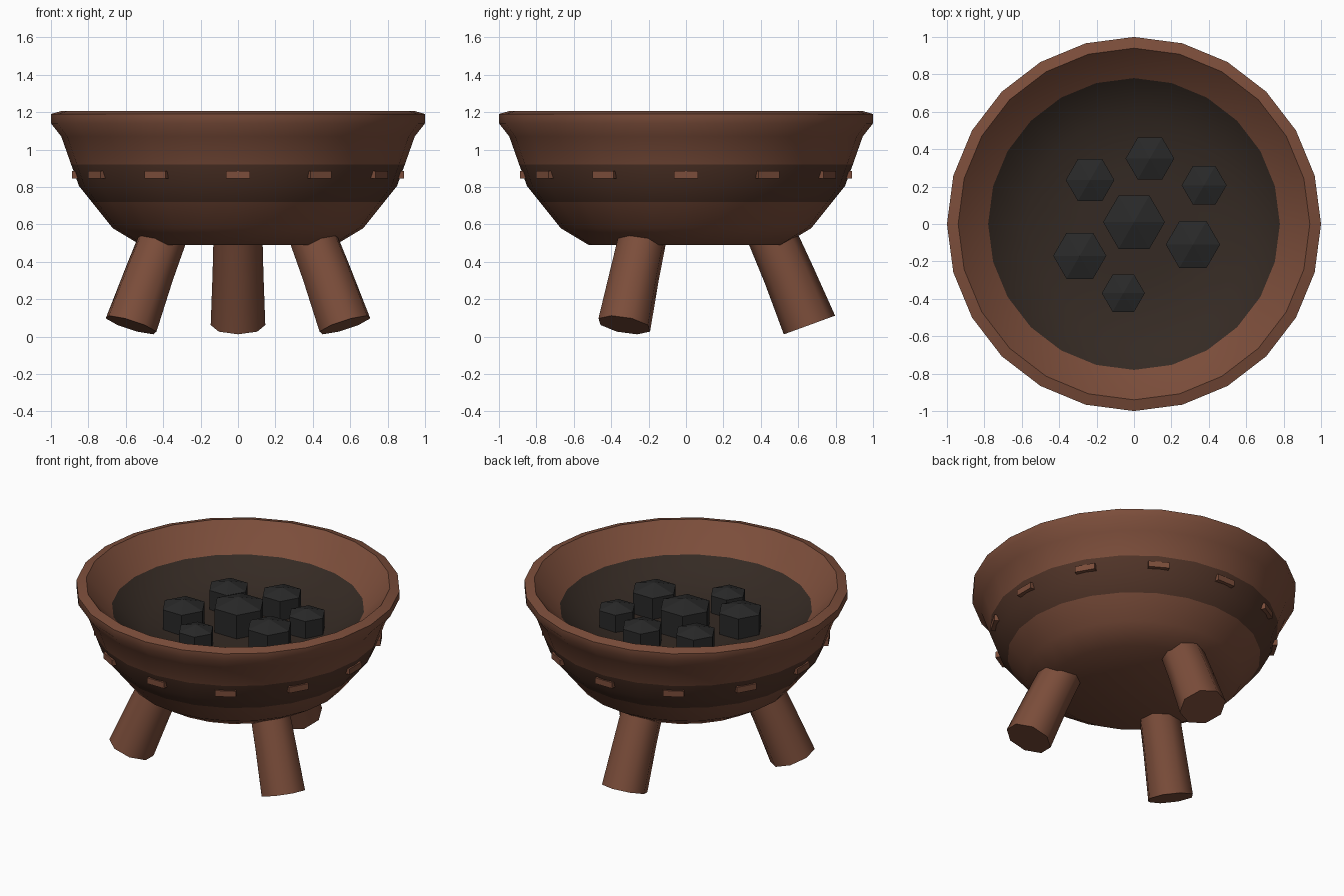
import bpy, bmesh, math
from mathutils import Vector, Matrix

if "Cube" in bpy.data.objects:
    bpy.data.objects.remove(bpy.data.objects["Cube"])


def material(name, rgb):
    m = bpy.data.materials.new(name)
    m.diffuse_color = (*rgb, 1)
    m.use_nodes = True
    m.node_tree.nodes["Principled BSDF"].inputs["Base Color"].default_value = m.diffuse_color
    return m


CLAY = material("clay", (0.20, 0.075, 0.043))
BAND = material("dark_band", (0.085, 0.036, 0.022))
SOOT = material("soot", (0.035, 0.023, 0.017))
COAL = material("coal", (0.022, 0.022, 0.022))


def finish(bm, name, mats, smooth=None):
    bmesh.ops.recalc_face_normals(bm, faces=bm.faces)
    me = bpy.data.meshes.new(name)
    bm.to_mesh(me)
    bm.free()
    for m in mats:
        me.materials.append(m)
    ob = bpy.data.objects.new(name, me)
    bpy.context.collection.objects.link(ob)
    if smooth:
        bpy.ops.object.select_all(action='DESELECT')
        ob.select_set(True)
        bpy.context.view_layer.objects.active = ob
        bpy.ops.object.shade_smooth_by_angle(angle=math.radians(smooth))
    return ob


def skin(bm, rings, mat_ids=None):
    """Bridge equal-length vertex rings and cap both ends."""
    n = len(rings[0])
    for k, (a, b) in enumerate(zip(rings, rings[1:])):
        for i in range(n):
            j = (i + 1) % n
            f = bm.faces.new((a[i], a[j], b[j], b[i]))
            f.material_index = mat_ids[k] if mat_ids else 0
    bm.faces.new(rings[0][::-1])
    cap = bm.faces.new(rings[-1])
    cap.material_index = mat_ids[-1] if mat_ids else 0


def circle(bm, n, r, matrix):
    return [bm.verts.new(matrix @ Vector((r * math.cos(math.tau * i / n),
                                          r * math.sin(math.tau * i / n), 0)))
            for i in range(n)]


# Bowl: outer wall, rim, inner wall and sooty floor in one lathe
profile = [(0.52, 0.49), (0.67, 0.58), (0.782, 0.72), (0.85, 0.805),
           (0.892, 0.92), (0.945, 1.07), (1.0, 1.14), (1.0, 1.19),
           (0.94, 1.207), (0.78, 1.04), (0.57, 0.91), (0.30, 0.90)]
ids = [0, 0, 1, 1, 0, 0, 0, 0, 0, 2, 2, 2]
bm = bmesh.new()
skin(bm, [circle(bm, 24, r, Matrix.Translation((0, 0, z))) for r, z in profile], ids)
finish(bm, "bowl", [CLAY, BAND, SOOT], 40)

# Small blocks around the band
for i in range(12):
    bm = bmesh.new()
    bmesh.ops.create_cube(bm, size=1, matrix=Matrix.Rotation(math.tau * i / 12, 4, 'Z')
                          @ Matrix.Translation((0.862, 0, 0.865))
                          @ Matrix.Diagonal((0.05, 0.13, 0.04, 1)))
    finish(bm, f"band_block_{i + 1}", [CLAY])

# Three splayed, slightly bent legs: (radius out, height, thickness, tilt)
sections = [(0.66, 0.062, 0.146, 20), (0.548, 0.335, 0.136, 22), (0.445, 0.57, 0.13, 24)]
for name, ang in (("back_leg", 90), ("left_leg", 210), ("right_leg", 330)):
    bm = bmesh.new()
    spin = Matrix.Rotation(math.radians(ang), 4, 'Z')
    skin(bm, [circle(bm, 8, t, spin @ Matrix.Translation((r, 0, z))
                     @ Matrix.Rotation(math.radians(-tilt), 4, 'Y'))
              for r, z, t, tilt in sections])
    finish(bm, name, [CLAY], 50)

# Coals: six-sided lumps with low pointed tops (x, y, radius)
coals = [(0, 0.01, 0.165), (0.085, 0.35, 0.13), (-0.235, 0.235, 0.13),
         (0.375, 0.207, 0.12), (0.315, -0.11, 0.145), (-0.29, -0.17, 0.142),
         (-0.057, -0.37, 0.115)]
for i, (x, y, r) in enumerate(coals):
    bm = bmesh.new()
    low = circle(bm, 6, r, Matrix.Translation((x, y, 0.895)))
    high = circle(bm, 6, r, Matrix.Translation((x, y, 0.92 + 0.85 * r)))
    skin(bm, [low, high])
    bm.faces.ensure_lookup_table()
    tip = bmesh.ops.poke(bm, faces=[bm.faces[-1]])["verts"][0]
    tip.co.z += 0.3 * r
    finish(bm, f"coal_{i + 1}", [COAL])
